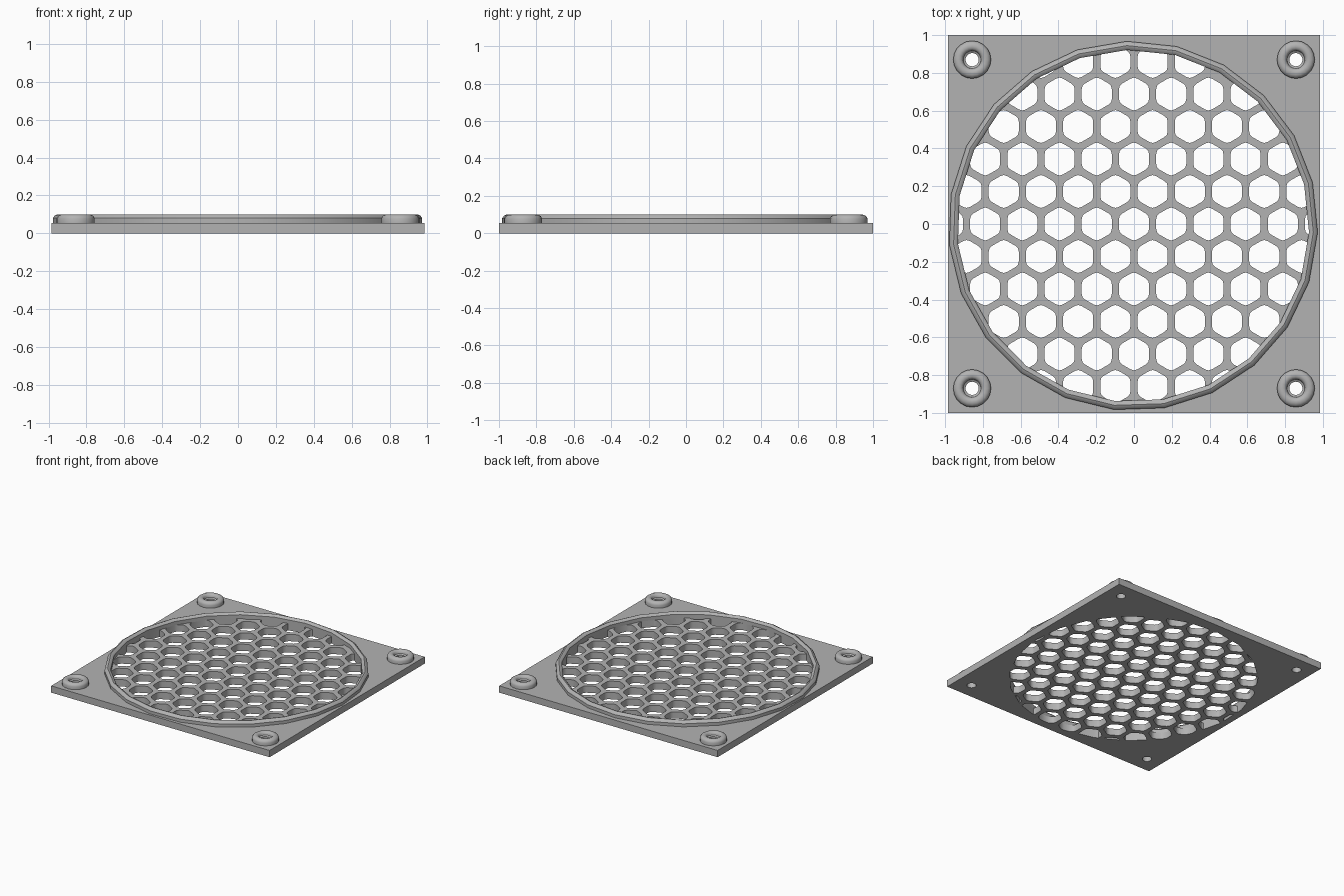
import bpy, bmesh, math
from mathutils import Vector

if "Cube" in bpy.data.objects:
    bpy.data.objects.remove(bpy.data.objects["Cube"])

PLATE_X, PLATE_Y, PLATE_Z = 0.985, 1.0, 0.055
RING_SIDES, RING_TURN, RING_C = 23, math.radians(-2), (-0.005, -0.01)
R_IN, R_OUT = 0.932, 0.978
PITCH, ROW = 0.197, 0.172
BOSSES = [(x, y) for x in (-0.857, 0.857) for y in (-0.87, 0.87)]

grey = bpy.data.materials.new("plain grey")
grey.diffuse_color = (0.45, 0.45, 0.45, 1)
grey.use_nodes = True
grey.node_tree.nodes["Principled BSDF"].inputs["Base Color"].default_value = grey.diffuse_color


def finish(name, bm):
    bmesh.ops.recalc_face_normals(bm, faces=bm.faces)
    me = bpy.data.meshes.new(name)
    bm.to_mesh(me)
    bm.free()
    ob = bpy.data.objects.new(name, me)
    me.materials.append(grey)
    bpy.context.collection.objects.link(ob)
    return ob


def prism(bm, pts, z0, z1):
    low = [bm.verts.new((x, y, z0)) for x, y in pts]
    top = [bm.verts.new((x, y, z1)) for x, y in pts]
    bm.faces.new(low[::-1])
    bm.faces.new(top)
    n = len(pts)
    for i in range(n):
        j = (i + 1) % n
        bm.faces.new((low[i], low[j], top[j], top[i]))


def circle(c, r, n, turn=0.0):
    return [(c[0] + r * math.cos(turn + math.tau * i / n),
             c[1] + r * math.sin(turn + math.tau * i / n)) for i in range(n)]


def lathe(name, profile, c, n, turn=0.0):
    bm = bmesh.new()
    rings = [[bm.verts.new((x, y, z)) for x, y in circle(c, r, n, turn)] for r, z in profile]
    for a, b in zip(rings, rings[1:]):
        for i in range(n):
            j = (i + 1) % n
            bm.faces.new((a[i], a[j], b[j], b[i]))
    return finish(name, bm)


def boolean(target, cutter, operation):
    mod = target.modifiers.new("cut", 'BOOLEAN')
    mod.operation, mod.solver, mod.object = operation, 'EXACT', cutter
    bpy.context.view_layer.objects.active = target
    bpy.ops.object.modifier_apply(modifier=mod.name)
    bpy.data.objects.remove(cutter)


def smooth(ob, angle):
    bpy.ops.object.select_all(action='DESELECT')
    ob.select_set(True)
    bpy.context.view_layer.objects.active = ob
    bpy.ops.object.shade_smooth_by_angle(angle=math.radians(angle))


def rounded_hexagon(cx, cy):
    # pointed at top and bottom, corners softened with three points each
    corners = [Vector(p) for p in circle((cx, cy), 0.092, 6, math.pi / 6)]
    pts = []
    for i, p in enumerate(corners):
        a = p.lerp(corners[i - 1], 0.22)
        b = p.lerp(corners[(i + 1) % 6], 0.22)
        pts += [tuple(a), tuple(((a + b) / 2).lerp(p, 0.5)), tuple(b)]
    return pts


# honeycomb openings, trimmed by the inside of the ring
bm = bmesh.new()
for row in range(-5, 6):
    for col in range(-6, 7):
        x, y = (col + 0.5 * (row % 2)) * PITCH, row * ROW
        if math.hypot(x - RING_C[0], y - RING_C[1]) < R_IN + 0.07:
            prism(bm, rounded_hexagon(x, y), -0.1, 0.2)
holes = finish("honeycomb_cutter", bm)
bm = bmesh.new()
prism(bm, circle(RING_C, R_IN, RING_SIDES, RING_TURN), -0.05, 0.15)
boolean(holes, finish("round_trim", bm), 'INTERSECT')

# square plate with honeycomb and screw holes
bm = bmesh.new()
prism(bm, [(-PLATE_X, -PLATE_Y), (PLATE_X, -PLATE_Y), (PLATE_X, PLATE_Y), (-PLATE_X, PLATE_Y)],
      0, PLATE_Z)
plate = finish("grille_plate", bm)
boolean(plate, holes, 'DIFFERENCE')
bm = bmesh.new()
for c in BOSSES:
    prism(bm, circle(c, 0.035, 20), -0.1, 0.2)
boolean(plate, finish("screw_hole_cutter", bm), 'DIFFERENCE')
smooth(plate, 35)

# raised rim around the honeycomb
rim = lathe("round_rim", [(R_OUT, PLATE_Z), (R_OUT, 0.08), (0.968, 0.094), (0.955, 0.1),
                          (0.944, 0.097), (R_IN, 0.085), (R_IN, PLATE_Z)],
            RING_C, RING_SIDES, RING_TURN)
smooth(rim, 35)

# rounded screw bosses with a countersunk hole
for i, c in enumerate(BOSSES):
    boss = lathe(f"screw_boss_{i + 1}",
                 [(0.1, PLATE_Z), (0.1, 0.078), (0.095, 0.09), (0.083, 0.098), (0.07, 0.1),
                  (0.058, 0.097), (0.05, 0.088), (0.047, 0.075), (0.035, 0.068),
                  (0.035, PLATE_Z)], c, 20)
    smooth(boss, 40)
